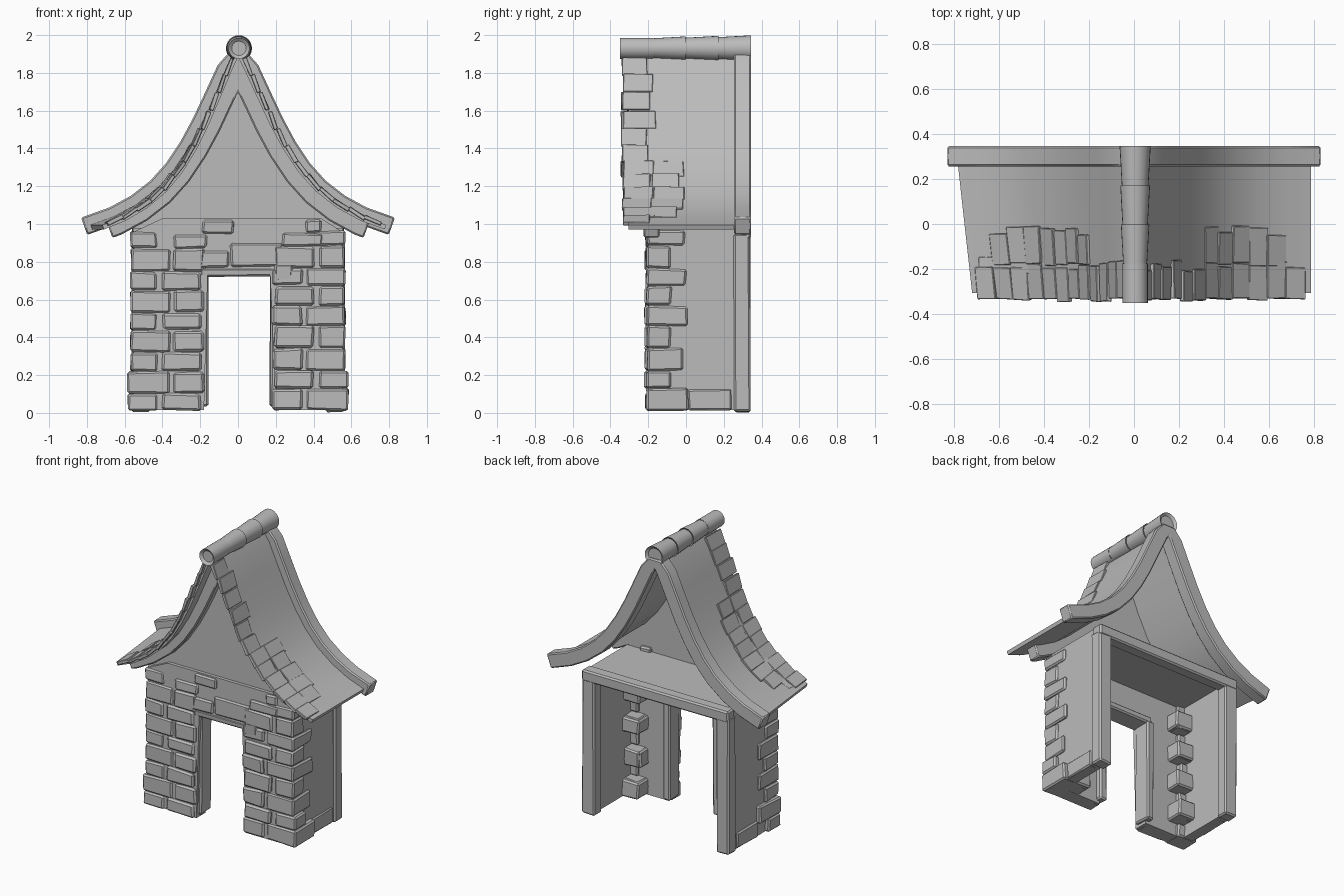
import bpy, bmesh, math, random
from mathutils import Vector, Matrix

random.seed(4)
if "Cube" in bpy.data.objects:
    bpy.data.objects.remove(bpy.data.objects["Cube"], do_unlink=True)

GREY = (0.5, 0.5, 0.5, 1)
mat = bpy.data.materials.new("plain grey")
mat.use_nodes = True
mat.diffuse_color = GREY
mat.node_tree.nodes["Principled BSDF"].inputs["Base Color"].default_value = GREY


def finish(bm, name, smooth=False, bevel=0):
    """Turn a bmesh into a named grey object."""
    bmesh.ops.recalc_face_normals(bm, faces=bm.faces)
    mesh = bpy.data.meshes.new(name)
    bm.to_mesh(mesh)
    bm.free()
    obj = bpy.data.objects.new(name, mesh)
    bpy.context.collection.objects.link(obj)
    mesh.materials.append(mat)
    if bevel:
        mod = obj.modifiers.new("bevel", "BEVEL")
        mod.width = bevel
        mod.limit_method = "ANGLE"
        mod.angle_limit = 0.8
    if smooth:
        bpy.ops.object.select_all(action="DESELECT")
        obj.select_set(True)
        bpy.context.view_layer.objects.active = obj
        bpy.ops.object.shade_smooth_by_angle(angle=0.6)


def prism(name, pts, y0, y1, smooth=False, bevel=0, warp=None):
    """Extrude an outline in x and z along y."""
    bm = bmesh.new()
    front = [bm.verts.new((x, y0, z)) for x, z in pts]
    back = [bm.verts.new((x, y1, z)) for x, z in pts]
    bm.faces.new(front)
    bm.faces.new(back)
    for i in range(len(pts)):
        j = (i + 1) % len(pts)
        bm.faces.new((front[i], front[j], back[j], back[i]))
    if warp:
        for v in bm.verts:
            v.co = warp(v.co)
    finish(bm, name, smooth, bevel)


def block(name, x, y, z, jitter=0.0, bevel=0.01, matrix=None, warp=None):
    """Box between the given ranges, with slightly uneven corners."""
    bm = bmesh.new()
    bmesh.ops.create_cube(bm, size=1)
    for v in bm.verts:
        c = [(a + b) / 2 + s * (b - a) for s, (a, b) in zip(v.co, (x, y, z))]
        v.co = Vector([k + random.uniform(-jitter, jitter) for k in c])
        if matrix:
            v.co = matrix @ v.co
        if warp:
            v.co = warp(v.co)
    finish(bm, name, bevel=bevel)


# Sweeping roof curve, from the ridge to the eave
CURVE = [Vector(p) for p in ((0.0, 1.94), (0.06, 1.82), (0.12, 1.69), (0.19, 1.54),
         (0.26, 1.41), (0.34, 1.29), (0.43, 1.19), (0.54, 1.105), (0.66, 1.04), (0.785, 0.995))]


def normal(i):
    t = CURVE[min(i + 1, len(CURVE) - 1)] - CURVE[max(i - 1, 0)]
    return Vector((-t.y, t.x)).normalized()


def offset_curve(d, reach=0.0):
    """Roof curve moved outward by d, cut at the centre line and under the ridge."""
    pts = [p + normal(i) * d for i, p in enumerate(CURVE)]
    pts[-1] += (CURVE[-1] - CURVE[-2]).normalized() * reach
    first = next(i for i, p in enumerate(pts) if p.x > 0.001)
    a, b = (pts[0], pts[1]) if first == 0 else (pts[first - 1], pts[first])
    apex = a + (b - a) * (-a.x / (b.x - a.x))
    return [Vector((p.x, min(p.y, 1.91))) for p in [apex] + pts[first:]]


def taper(co):
    """Pull the front of the right slope inward."""
    if co.x < 0:
        k = max(0, min(1, (0.25 - co.y) / 0.58)) * min(1, abs(co.x) / 0.78)
        co = co + Vector((0.07 * k, 0, 0))
    return co


def arch(name, hi, lo, y0, y1, reach=0.0, bevel=0, warp=None):
    """Both roof slopes as one curved band."""
    top, low = offset_curve(hi, reach), offset_curve(lo, reach)
    def full(side):
        return [(-p.x, p.y) for p in reversed(side[1:])] + [(p.x, p.y) for p in side]
    prism(name, full(top) + full(low)[::-1], y0, y1, True, bevel, warp)


arch("roof_shell", 0.0, -0.025, -0.305, 0.3, warp=taper)
arch("back_gable_trim", 0.052, -0.045, 0.255, 0.345, 0.03, 0.008)
arch("front_gable_trim", -0.015, -0.105, -0.225, -0.14, -0.09, 0.008)


def on_roof(side, s):
    """Frame lying on the slope at fraction s: x downhill, y along ridge, z out."""
    f = s * (len(CURVE) - 1)
    i = min(int(f), len(CURVE) - 2)
    p = CURVE[i].lerp(CURVE[i + 1], f - i)
    d = (CURVE[i + 1] - CURVE[i]).normalized()
    n = normal(i).lerp(normal(i + 1), f - i).normalized()
    cols = ((side * d.x, 0, d.y), (0, 1, 0), (side * n.x, 0, n.y))
    m = Matrix(cols).transposed().to_4x4()
    m.translation = (side * p.x, 0, p.y)
    return m


# Shingles along the front edge, with a second column lower down
for side, word in ((1, "left"), (-1, "right")):
    for row in range(12):
        s = 0.1 + row * 0.076
        second = 3 < row < 11 if side < 0 else 5 < row < 11
        for col in range(2 if second else 1):
            y0 = -0.335 + col * 0.155 + random.uniform(-0.01, 0.01)
            tilt = Matrix.Rotation(0.08, 4, "Y")
            block(f"{word}_shingle", (-0.05, 0.05), (y0, y0 + random.uniform(0.13, 0.17)),
                  (-0.012, 0.01), 0.003, 0.003, on_roof(side, s) @ tilt, taper)

# Ridge rolls, each flaring toward the back, with sunken round ends
for i in range(4):
    y0 = -0.35 + i * 0.1735
    r0, r1 = (0.056, 0.056) if i == 0 else (0.05 + i * 0.003, 0.06 + i * 0.003)
    bm = bmesh.new()
    bmesh.ops.create_cone(bm, cap_ends=True, segments=24, radius1=r0, radius2=r1, depth=0.175)
    ends = [f for f in bm.faces if len(f.verts) > 4]
    bmesh.ops.inset_region(bm, faces=ends, thickness=0.018)
    for f in ends:
        bmesh.ops.translate(bm, verts=f.verts, vec=-0.015 * f.normal)
    bmesh.ops.transform(bm, verts=bm.verts, matrix=Matrix.Translation(
        (0.005, y0 + 0.087, 1.93)) @ Matrix.Rotation(-math.pi / 2, 4, "X"))
    finish(bm, "ridge_roll", True)

# Gable panel and loft floor
inner = [p for p in offset_curve(-0.02) if p.y > 1.1]
prism("gable_panel", [(-0.55, 0.98)] + [(-p.x, p.y) for p in reversed(inner[1:])]
      + [(p.x, p.y) for p in inner] + [(0.55, 0.98)], -0.175, -0.14)
block("loft_floor", (-0.55, 0.55), (-0.15, 0.33), (0.95, 0.99), bevel=0)

# Front wall around the doorway, with a thin ledge above it
prism("front_wall", [(-0.555, 0.015), (-0.18, 0.015), (-0.16, 0.74), (0.17, 0.74), (0.2, 0.015),
      (0.555, 0.015), (0.55, 0.96), (-0.55, 0.96)], -0.198, -0.1)
prism("wall_top", [(-0.55, 0.96), (0.55, 0.96), (0.44, 1.03), (-0.4, 1.03)], -0.198, -0.15)

# Door lining
block("door_lintel", (-0.2, 0.21), (-0.2, -0.06), (0.72, 0.77), 0.004)
for side, word, inset in ((1, "left", 0.17), (-1, "right", 0.16)):
    block(f"{word}_door_jamb", sorted((side * inset, side * (inset + 0.055))),
          (-0.18, -0.06), (0.035, 0.74), 0.005)

    # Side wall and back post
    block(f"{word}_side_wall", sorted((side * 0.48, side * 0.553)), (-0.19, 0.3), (0.015, 0.98), bevel=0)
    block(f"{word}_back_post", sorted((side * 0.465, side * 0.564)), (0.255, 0.34), (0.005, 0.95), 0.003)

    # Corner, doorside and inner stones, in courses of uneven height
    z, k = 0.015, 0
    while z < 0.9:
        h = min(random.uniform(0.085, 0.125), 0.965 - z)
        wide = (k + (side > 0)) % 2
        top = z + h - 0.003
        outer = 0.585 if z < 0.15 else 0.568
        reach = 0.0 if wide else -0.07
        block(f"{word}_corner_stone", sorted((side * (0.36 if wide else 0.43), side * outer)),
              (-0.208, reach + random.uniform(-0.015, 0.02)), (z, top), 0.005)
        if z < 0.78:
            x0 = 0.18 if wide else 0.195
            block(f"{word}_door_stone", sorted((side * x0, side * (0.34 if wide else 0.4))),
                  (-0.21 - random.uniform(0, 0.01), -0.11), (z, top), 0.006, 0.012)
        if wide and z < 0.8:
            block(f"{word}_inner_stone", sorted((side * 0.37, side * 0.49)),
                  (-0.12, -0.01), (z, top), 0.006)
        z += h
        k += 1

    # Low footing stone on the side wall
    block(f"{word}_footing_stone", sorted((side * 0.5, side * 0.562)), (0.01, 0.24), (0.015, 0.125), 0.004)

# Tie beam at the back
block("back_beam", (-0.56, 0.56), (0.26, 0.342), (0.92, 1.0), 0.003)

# Stones over the doorway
for x0, x1, z0, z1 in ((-0.04, 0.24, 0.775, 0.895), (-0.19, -0.02, 0.95, 1.02), (-0.34, -0.165, 0.87, 0.94),
                       (0.235, 0.45, 0.88, 0.95), (-0.22, -0.05, 0.77, 0.86), (0.19, 0.29, 0.7, 0.79),
                       (0.36, 0.44, 0.955, 1.02)):
    block("over_door_stone", (x0, x1), (-0.212, -0.12), (z0, z1), 0.005)
